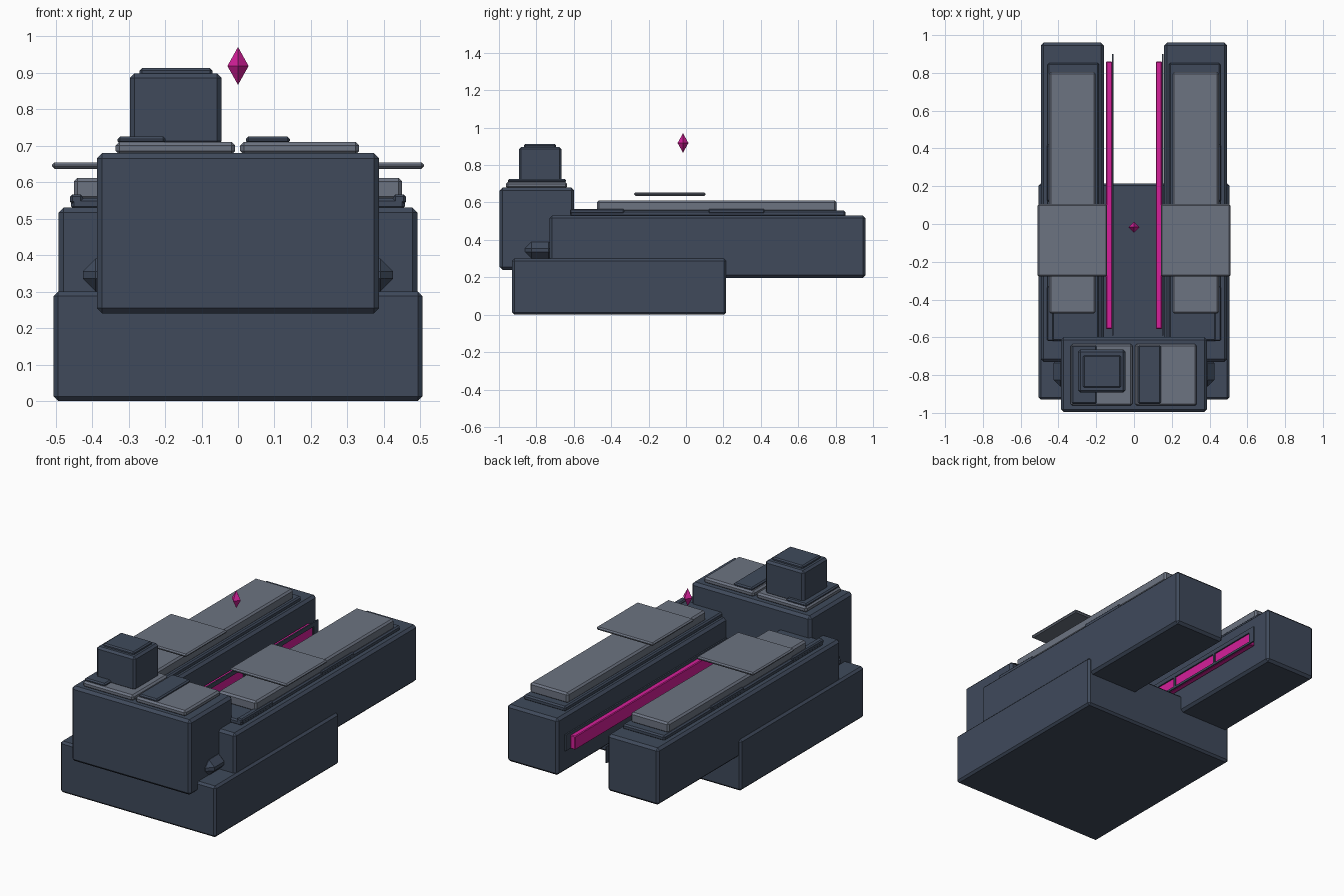
import bpy, bmesh

if "Cube" in bpy.data.objects:
    bpy.data.objects.remove(bpy.data.objects["Cube"])


def material(name, color):
    m = bpy.data.materials.new(name)
    m.diffuse_color = (*color, 1)
    m.use_nodes = True
    m.node_tree.nodes["Principled BSDF"].inputs["Base Color"].default_value = m.diffuse_color
    return m


NAVY = material("dark_slate", (0.050, 0.068, 0.105))
GRAY = material("plate_gray", (0.150, 0.172, 0.220))
PINK = material("magenta", (0.66, 0.014, 0.32))


def finish(name, bm, mat):
    me = bpy.data.meshes.new(name)
    bm.to_mesh(me)
    bm.free()
    me.materials.append(mat)
    ob = bpy.data.objects.new(name, me)
    bpy.context.collection.objects.link(ob)
    return ob


def box(name, x, y, z, mat, bevel=0.01):
    """Chamfered box spanning the given x, y and z ranges."""
    bm = bmesh.new()
    bmesh.ops.create_cube(bm, size=1)
    for v in bm.verts:
        v.co = [(r[0] + r[1]) / 2 + c * (r[1] - r[0]) for r, c in zip((x, y, z), v.co)]
    if bevel:
        bmesh.ops.bevel(bm, geom=bm.edges[:], offset=bevel, segments=1,
                        profile=0.5, affect='EDGES', clamp_overlap=True)
    return finish(name, bm, mat)


def pair(name, x, y, z, mat, bevel=0.01):
    """The same box on the right and, mirrored, on the left."""
    box(name + "_right", x, y, z, mat, bevel)
    box(name + "_left", (-x[1], -x[0]), y, z, mat, bevel)


# Main hull: base slab and the two long rear prongs
box("base", (-0.505, 0.505), (-0.93, 0.215), (0, 0.30), NAVY, 0.012)
pair("prong", (0.16, 0.492), (-0.73, 0.96), (0.197, 0.53), NAVY, 0.014)

# Stacked deck plates on each prong
pair("deck_plate", (0.185, 0.457), (-0.62, 0.853), (0.525, 0.556), NAVY, 0.008)
pair("deck_pad", (0.203, 0.45), (-0.475, 0.805), (0.55, 0.611), GRAY, 0.01)
for i, y in enumerate(((-0.62, -0.33), (0.12, 0.42))):
    pair(f"deck_strip_{i}", (0.425, 0.46), y, (0.54, 0.566), NAVY, 0.006)

# Thin floating wings
pair("wing", (0.142, 0.51), (-0.278, 0.105), (0.636, 0.654), GRAY, 0.007)

# Front block with its lids and tower
box("front_block", (-0.387, 0.387), (-0.996, -0.598), (0.24, 0.68), NAVY, 0.015)
for side, x, slat in (("left", (-0.335, -0.008), (-0.33, -0.198)),
                      ("right", (0.006, 0.332), (0.022, 0.142))):
    box("lid_" + side, x, (-0.962, -0.635), (0.675, 0.71), GRAY, 0.01)
    box("lid_slat_" + side, slat, (-0.952, -0.642), (0.705, 0.725), NAVY, 0.007)
box("tower", (-0.296, -0.045), (-0.893, -0.665), (0.70, 0.897), NAVY, 0.012)
box("tower_cap", (-0.27, -0.07), (-0.866, -0.695), (0.89, 0.912), NAVY, 0.007)

# Side lugs beside the front block
pair("side_lug", (0.30, 0.425), (-0.86, -0.70), (0.30, 0.39), NAVY, 0.035)

# Glowing rails along the inner prong walls, with dark window frames
for side, c in (("left", -0.132), ("right", 0.132)):
    box("rail_" + side, (c - 0.016, c + 0.016), (-0.555, 0.86), (0.325, 0.405), PINK, 0.004)
    fx = (c + 0.016, c + 0.024)
    box("rail_frame_top_" + side, fx, (-0.59, 0.90), (0.395, 0.42), NAVY, 0)
    box("rail_frame_bottom_" + side, fx, (-0.59, 0.90), (0.325, 0.338), NAVY, 0)
    for i, y in enumerate((-0.59, -0.47, -0.13, 0.21, 0.55, 0.86)):
        w = 0.04 if i in (0, 5) else 0.015
        box(f"rail_frame_bar_{side}_{i}", fx, (y, y + w), (0.338, 0.395), NAVY, 0)

# Floating octahedral crystal
bm = bmesh.new()
top = bm.verts.new((0, -0.016, 0.97))
low = bm.verts.new((0, -0.016, 0.866))
ring = [bm.verts.new((0.029 * a, -0.016 + 0.029 * b, 0.918))
        for a, b in ((1, 0), (0, 1), (-1, 0), (0, -1))]
for i in range(4):
    a, b = ring[i], ring[(i + 1) % 4]
    bm.faces.new((a, b, top))
    bm.faces.new((b, a, low))
finish("crystal", bm, PINK)
